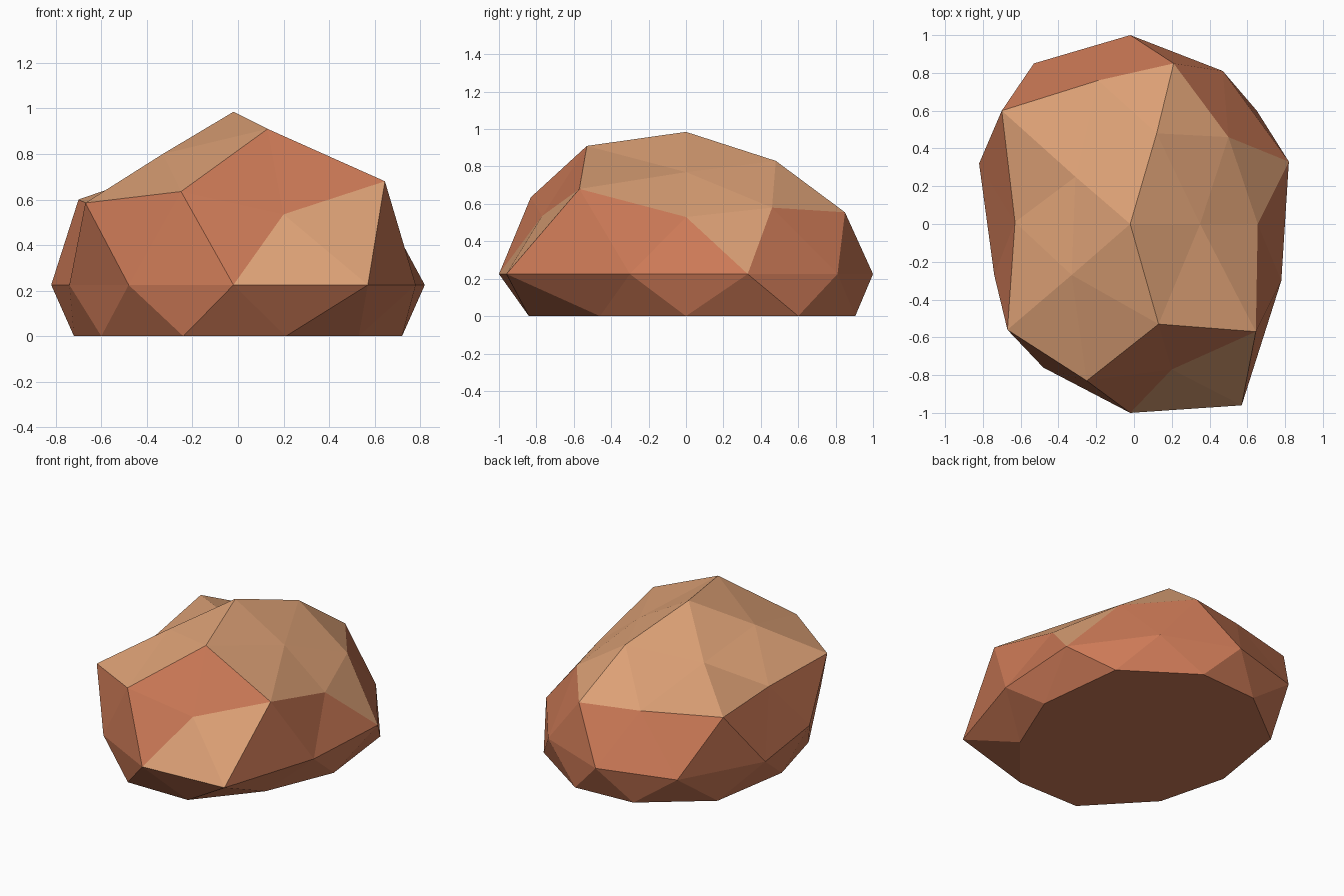
import bpy, bmesh

if "Cube" in bpy.data.objects:
    bpy.data.objects.remove(bpy.data.objects["Cube"])

# Colours
def material(name, rgb):
    m = bpy.data.materials.new(name)
    m.diffuse_color = (*rgb, 1)
    m.use_nodes = True
    m.node_tree.nodes["Principled BSDF"].inputs["Base Color"].default_value = m.diffuse_color
    return m

TAN, RUST = 0, 1
mats = [material("sandy_tan", (0.72, 0.355, 0.18)),
        material("rusty_brown", (0.61, 0.195, 0.095))]

# Rings of the boulder, counter-clockwise from the front, top to bottom
apex_co = (-0.02, 0.0, 0.985)
crown_co = [(0.13, -0.53, 0.91), (0.35, 0.0, 0.77), (0.12, 0.48, 0.83),
            (-0.31, 0.25, 0.735), (-0.33, -0.27, 0.80)]
shoulder_co = [(0.20, -0.77, 0.535), (0.645, -0.57, 0.68), (0.655, 0.0, 0.53),
               (0.50, 0.46, 0.58), (0.21, 0.85, 0.555), (-0.19, 0.76, 0.57),
               (-0.70, 0.60, 0.60), (-0.63, 0.01, 0.567), (-0.67, -0.56, 0.585),
               (-0.25, -0.83, 0.635)]
girth_xy = [(0.57, -0.96), (0.78, -0.30), (0.82, 0.33), (0.47, 0.81), (-0.02, 1.0),
            (-0.53, 0.85), (-0.82, 0.32), (-0.74, -0.27), (-0.48, -0.76), (-0.02, -1.0)]
foot_xy = [(0.21, -0.84), (0.53, -0.46), (0.72, 0.0), (0.65, 0.60), (0.20, 0.905),
           (-0.22, 0.88), (-0.63, 0.56), (-0.72, 0.0), (-0.60, -0.46), (-0.24, -0.84)]

bm = bmesh.new()
apex = bm.verts.new(apex_co)
crown = [bm.verts.new(c) for c in crown_co]
shoulder = [bm.verts.new(c) for c in shoulder_co]
girth = [bm.verts.new((x, y, 0.225)) for x, y in girth_xy]
foot = [bm.verts.new((x, y, 0.0)) for x, y in foot_xy]

def face(colour, *verts):
    f = bm.faces.new(verts)
    f.material_index = colour
    f.smooth = False

# Cap: tan, with a rusty facet at the front
for k in range(5):
    a, b = crown[k], crown[(k + 1) % 5]
    left, mid, right = shoulder[2 * k - 1], shoulder[2 * k], shoulder[2 * k + 1]
    front = RUST if k == 0 else TAN
    face(TAN, apex, a, b)
    face(TAN, a, right, b)
    face(front, a, mid, right)
    face(front, a, left, mid)

# Side band and skirt: rusty, with tan chips at the front and right
for i in range(10):
    j = (i + 1) % 10
    face(TAN if i in (0, 2) else RUST, shoulder[i], girth[i], shoulder[j])
    face(TAN if i == 0 else RUST, shoulder[i], girth[i - 1], girth[i])
    face(RUST, girth[i - 1], foot[i], girth[i])
    face(RUST, girth[i], foot[i], foot[j])

# Flat underside
face(RUST, *reversed(foot))
bmesh.ops.recalc_face_normals(bm, faces=bm.faces[:])

mesh = bpy.data.meshes.new("boulder")
bm.to_mesh(mesh)
bm.free()
for m in mats:
    mesh.materials.append(m)
bpy.context.collection.objects.link(bpy.data.objects.new("boulder", mesh))
